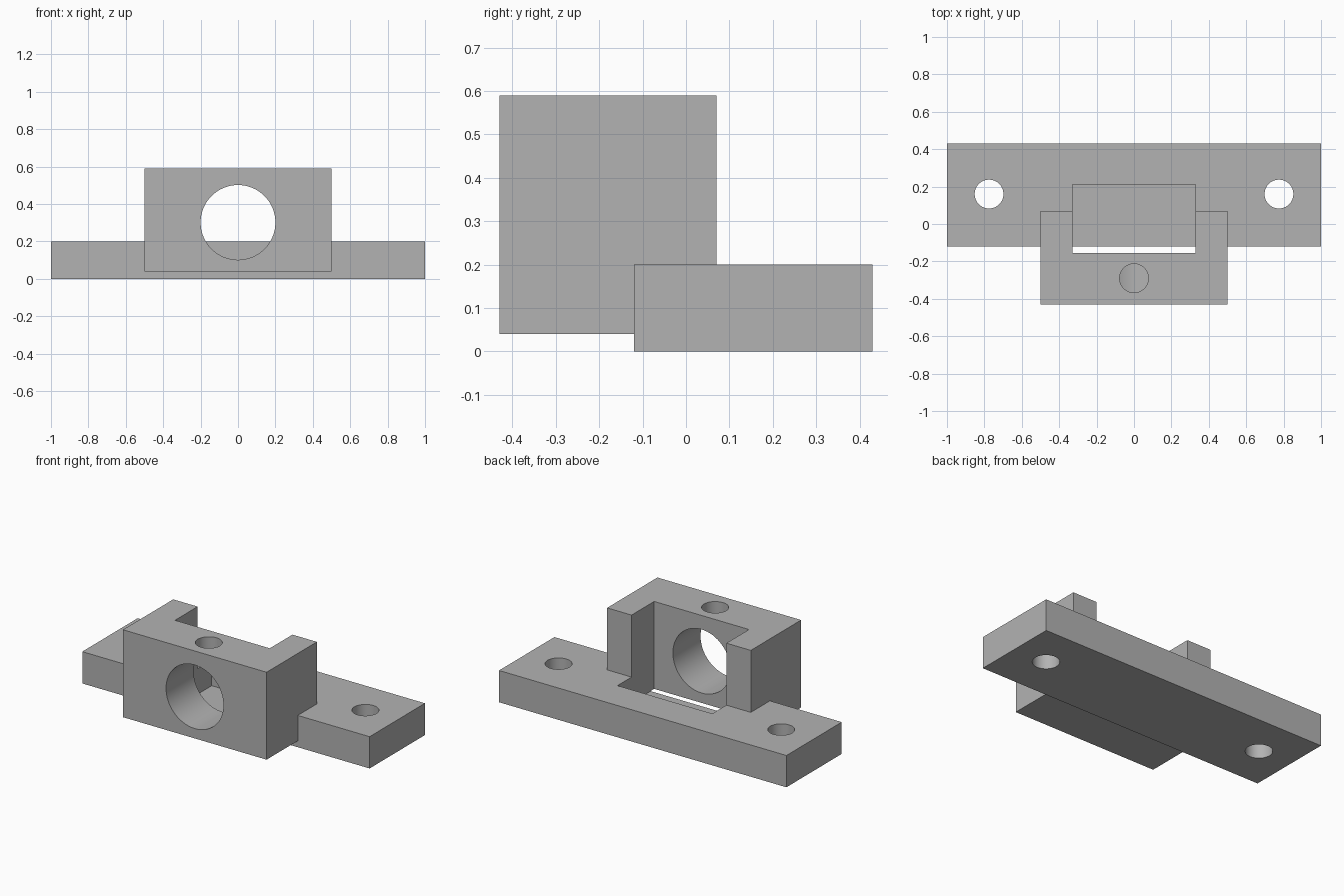
import bpy
import math

default = bpy.data.objects.get("Cube")
if default:
    bpy.data.objects.remove(default, do_unlink=True)

grey = bpy.data.materials.new("plain grey")
grey.use_nodes = True
COLOUR = (0.45, 0.45, 0.45, 1)
grey.diffuse_color = COLOUR
grey.node_tree.nodes["Principled BSDF"].inputs["Base Color"].default_value = COLOUR


def box(name, low, high):
    centre = [(a + b) / 2 for a, b in zip(low, high)]
    bpy.ops.mesh.primitive_cube_add(size=1, location=centre)
    ob = bpy.context.object
    ob.name = name
    ob.scale = [b - a for a, b in zip(low, high)]
    bpy.ops.object.transform_apply(location=True, rotation=True, scale=True)
    ob.data.materials.append(grey)
    return ob


def cylinder(name, radius, depth, centre, tilt=0):
    bpy.ops.mesh.primitive_cylinder_add(vertices=64, radius=radius, depth=depth,
                                        location=centre, rotation=(tilt, 0, 0))
    ob = bpy.context.object
    ob.name = name
    bpy.ops.object.transform_apply(location=True, rotation=True, scale=True)
    ob.data.materials.append(grey)
    return ob


def combine(target, tool, operation):
    """Apply one boolean and discard the tool."""
    mod = target.modifiers.new(tool.name, "BOOLEAN")
    mod.operation = operation
    mod.solver = "EXACT"
    mod.object = tool
    bpy.ops.object.select_all(action="DESELECT")
    target.select_set(True)
    bpy.context.view_layer.objects.active = target
    bpy.ops.object.modifier_apply(modifier=mod.name)
    bpy.data.objects.remove(tool, do_unlink=True)


# Base plate fused with the bearing block
bracket = box("mounting_bracket", (-1, -0.12, 0), (1, 0.43, 0.2))
combine(bracket, box("bearing_block", (-0.5, -0.43, 0.04), (0.5, 0.07, 0.59)), "UNION")

# Pocket that leaves two arms on the block and a recess in the plate
combine(bracket, box("pocket", (-0.33, -0.155, 0.039), (0.33, 0.21, 0.8)), "DIFFERENCE")

# Main bore through the front wall
combine(bracket, cylinder("main_bore", 0.2, 0.4, (0, -0.32, 0.302), math.pi / 2), "DIFFERENCE")

# Set screw hole from the top into the bore
combine(bracket, cylinder("screw_hole", 0.077, 0.4, (0, -0.29, 0.5), 0), "DIFFERENCE")

# Mounting holes through the plate
for side in (-1, 1):
    hole = cylinder("mounting_hole", 0.077, 0.6, (side * 0.775, 0.16, 0.1))
    combine(bracket, hole, "DIFFERENCE")

bpy.ops.object.shade_smooth_by_angle(angle=math.radians(30))
